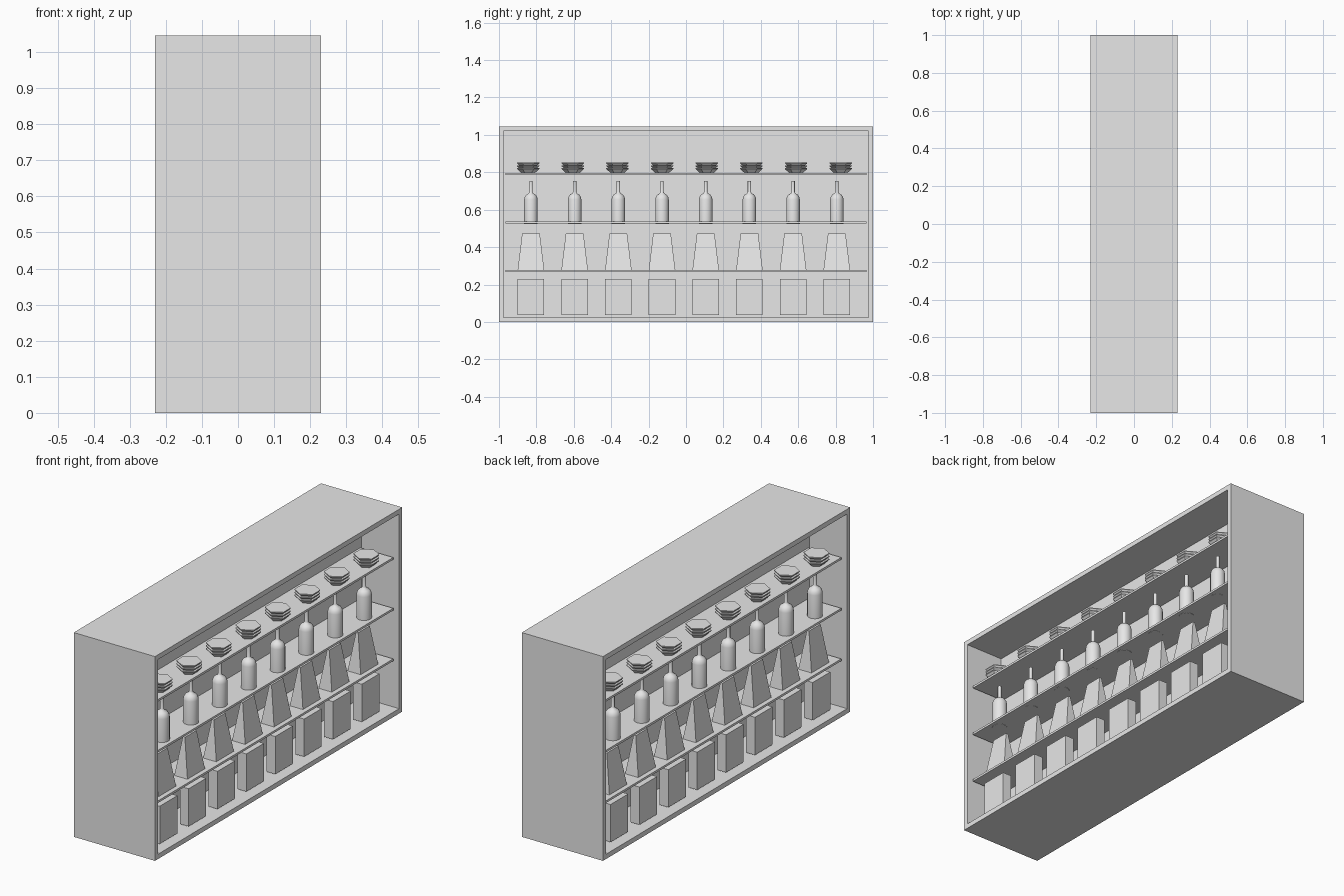
import bpy, bmesh, math

cube = bpy.data.objects.get("Cube")
if cube:
    bpy.data.objects.remove(cube, do_unlink=True)

grey = bpy.data.materials.new("light_grey")
grey.use_nodes = True
colour = (0.8, 0.8, 0.8, 1)
grey.diffuse_color = colour
for node in grey.node_tree.nodes:
    if node.type == 'BSDF_PRINCIPLED':
        node.inputs["Base Color"].default_value = colour

DEPTH, LENGTH, HEIGHT, BOARD = 0.46, 2.0, 1.046, 0.035
SHELF_TOPS = (0.277, 0.536, 0.796)
SHELF_THICK = 0.011


def make_object(name, bm, smooth=False):
    bmesh.ops.recalc_face_normals(bm, faces=bm.faces)
    mesh = bpy.data.meshes.new(name)
    bm.to_mesh(mesh)
    bm.free()
    mesh.materials.append(grey)
    if smooth:
        mesh.polygons.foreach_set("use_smooth", [True] * len(mesh.polygons))
        mesh.set_sharp_from_angle(angle=math.radians(40))
    obj = bpy.data.objects.new(name, mesh)
    bpy.context.collection.objects.link(obj)
    return obj


def add_box(bm, size, centre):
    verts = bmesh.ops.create_cube(bm, size=1)["verts"]
    bmesh.ops.scale(bm, vec=size, verts=verts)
    bmesh.ops.translate(bm, vec=centre, verts=verts)


def add_loft(bm, sides, stations, x, y, turn):
    """Closed stack of rings; each station is (x radius, y radius, z)."""
    rings = []
    for rx, ry, z in stations:
        angles = [turn + math.tau * i / sides for i in range(sides)]
        rings.append([bm.verts.new((x + rx * math.cos(a), y + ry * math.sin(a), z))
                      for a in angles])
    for low, high in zip(rings, rings[1:]):
        for i in range(sides):
            j = (i + 1) % sides
            bm.faces.new((low[i], low[j], high[j], high[i]))
    bm.faces.new(rings[0][::-1])
    bm.faces.new(rings[-1])


def mirror(obj):
    obj.modifiers.new("both_sides", 'MIRROR').use_axis[0] = True


def repeat(obj, pitch):
    array = obj.modifiers.new("row", 'ARRAY')
    array.count = 8
    array.use_relative_offset = False
    array.use_constant_offset = True
    array.constant_offset_displace = (0, pitch, 0)
    mirror(obj)


# Case: open on both long sides, with a dividing panel in the middle
bm = bmesh.new()
add_box(bm, (DEPTH, LENGTH, HEIGHT), (0, 0, HEIGHT / 2))
bm.normal_update()
for side in (-1, 1):
    face = next(f for f in bm.faces if f.normal.x * side > 0.9 and f.calc_area() > 1)
    bmesh.ops.inset_region(bm, faces=[face], thickness=BOARD)
    pushed = bmesh.ops.extrude_discrete_faces(bm, faces=[face])["faces"]
    bmesh.ops.translate(bm, verts=pushed[0].verts,
                        vec=(-side * (DEPTH - BOARD) / 2, 0, 0))
make_object("cabinet_case", bm)

# Shelves, set back a little from the opening
for number, top in enumerate(SHELF_TOPS, 1):
    bm = bmesh.new()
    add_box(bm, (0.188, LENGTH - 2 * BOARD, SHELF_THICK),
            (0.11, 0, top - SHELF_THICK / 2))
    mirror(make_object(f"shelf_{number}", bm))

FIRST, PITCH = -0.829, 0.2336
CORNER = math.sqrt(2)
QUARTER = math.pi / 4

# Cartons on the floor of the case
bm = bmesh.new()
add_box(bm, (0.05, 0.142, 0.193), (0.162, FIRST, BOARD + 0.0985))
repeat(make_object("cartons", bm), PITCH)

# Bags tapering to a narrow top
bm = bmesh.new()
add_loft(bm, 4, [(0.037 * CORNER, 0.071 * CORNER, SHELF_TOPS[0]),
                 (0.006 * CORNER, 0.047 * CORNER, 0.474)], 0.143, FIRST, QUARTER)
repeat(make_object("bags", bm), PITCH)

# Bottles with rounded shoulders and a slim neck
bottle = [(0.036, 0.524), (0.036, 0.655), (0.033, 0.668), (0.025, 0.68),
          (0.012, 0.688), (0.009, 0.694), (0.009, 0.753)]
bm = bmesh.new()
add_loft(bm, 20, [(r, r, z) for r, z in bottle], 0.15, FIRST, 0)
repeat(make_object("bottles", bm, smooth=True), PITCH)

# Stacks of three six-sided plates
bm = bmesh.new()
for layer in range(3):
    z = SHELF_TOPS[2] + 0.015 * layer
    add_loft(bm, 6, [(0.036, 0.036, z), (0.06, 0.06, z + 0.022),
                     (0.06, 0.06, z + 0.026)], 0.148, -0.844, math.pi / 2)
repeat(make_object("plate_stacks", bm), 0.2387)
